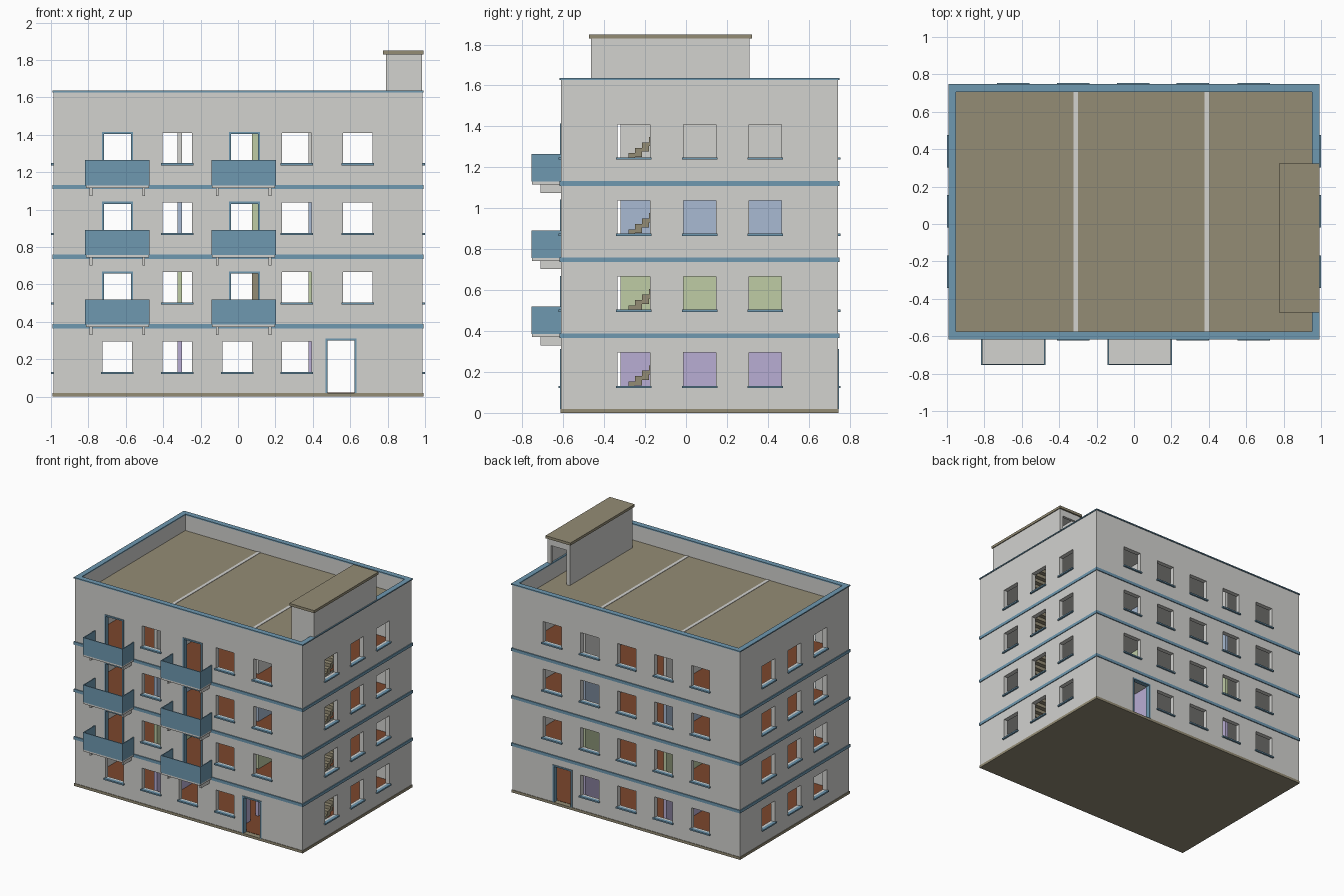
import bpy

if "Cube" in bpy.data.objects:
    bpy.data.objects.remove(bpy.data.objects["Cube"])


def material(name, *srgb):
    lin = [(c / 255 / 12.92) if c < 11 else ((c / 255 + 0.055) / 1.055) ** 2.4 for c in srgb]
    m = bpy.data.materials.new(name)
    m.use_nodes = True
    m.diffuse_color = (*lin, 1)
    bsdf = m.node_tree.nodes["Principled BSDF"]
    bsdf.inputs["Base Color"].default_value = (*lin, 1)
    bsdf.inputs["Roughness"].default_value = 0.9
    return m


WALL = material("pale grey plaster", 210, 210, 207)
BLUE = material("steel blue trim", 110, 152, 176)
BROWN = material("olive brown roofing", 148, 140, 117)
RUST = material("rust floor", 124, 70, 44)
LILAC = material("lilac paint", 185, 174, 212)
GREEN = material("green paint", 191, 204, 165)
SKY = material("blue paint", 168, 186, 210)


def carve(name, mat, solids, cuts=(), top=None):
    """Union of boxes minus cut boxes (x0, x1, y0, y1, z0, z1), boundary faces only."""
    lo = [min(b[2 * a] for b in solids) for a in range(3)]
    hi = [max(b[2 * a + 1] for b in solids) for a in range(3)]
    g = []
    for a in range(3):
        vals = {round(v, 5) for b in [*solids, *cuts] for v in b[2 * a:2 * a + 2]}
        g.append(sorted(v for v in vals if lo[a] - 1e-4 <= v <= hi[a] + 1e-4))

    def inside(b, c):
        return all(b[2 * a] < c[a] < b[2 * a + 1] for a in range(3))

    size = [len(v) - 1 for v in g]
    full = set()
    for i in range(size[0]):
        for j in range(size[1]):
            for k in range(size[2]):
                c = [(g[a][n] + g[a][n + 1]) / 2 for a, n in enumerate((i, j, k))]
                if any(inside(b, c) for b in solids) and not any(inside(b, c) for b in cuts):
                    full.add((i, j, k))
    index, verts, faces, slots = {}, [], [], []
    for cell in sorted(full):
        for a in range(3):
            for side in (0, 1):
                near = list(cell)
                near[a] += 2 * side - 1
                if tuple(near) in full:
                    continue
                u, v = (a + 1) % 3, (a + 2) % 3
                face = []
                for du, dv in ((0, 0), (1, 0), (1, 1), (0, 1)):
                    p = list(cell)
                    p[a] += side
                    p[u] += du
                    p[v] += dv
                    p = tuple(p)
                    if p not in index:
                        index[p] = len(verts)
                        verts.append([g[n][p[n]] for n in range(3)])
                    face.append(index[p])
                faces.append(face if side else face[::-1])
                slots.append(1 if top and a == 2 and side else 0)
    me = bpy.data.meshes.new(name)
    me.from_pydata(verts, [], faces)
    me.materials.append(mat)
    if top:
        me.materials.append(top)
    me.polygons.foreach_set("material_index", slots)
    ob = bpy.data.objects.new(name, me)
    bpy.context.collection.objects.link(ob)
    return ob


# Main dimensions
X, YF, YB, T = 0.987, -0.61, 0.742, 0.035
H = 0.372
FLOORS = [0.02 + H * i for i in range(5)]
TOP = 1.627
IX, IF, IB = X - T, YF + T, YB - T
COLS = [-0.645, -0.325, -0.005, 0.315, 0.64]
SIDES = [-0.255, 0.067, 0.388]
HW = 0.079
DOOR_X = 0.55
BALCONY_DOORS = [-0.645, 0.035]
BALCONIES = [-0.645, 0.03]

# Openings, sills and door frames
openings, sills, frames = [], [], []


def add_frame(x, y, out, z0, z1):
    y0, y1 = sorted((y + out * 0.006, y - out * 0.03))
    w, b = HW + 0.004, 0.011
    frames.append((x - w, x - w + b, y0, y1, z0, z1))
    frames.append((x + w - b, x + w, y0, y1, z0, z1))
    frames.append((x - w, x + w, y0, y1, z1 - b, z1))


for i, f in enumerate(FLOORS[:4]):
    z0, z1 = f + 0.11, f + 0.274
    for c, x in enumerate(COLS):
        for y, out in ((YF, -1), (YB, 1)):
            if (i == 0 and c == 4) or (i > 0 and out < 0 and c in (0, 2)):
                continue
            openings.append((x - HW, x + HW, y - 0.1, y + 0.1, z0, z1))
            ya, yb = sorted((y + out * 0.013, y - out * 0.012))
            sills.append((x - HW - 0.008, x + HW + 0.008, ya, yb, z0 - 0.009, z0 + 0.002))
    for y in SIDES:
        openings.append((-2, 2, y - HW, y + HW, z0, z1))
        for s in (-1, 1):
            xa, xb = sorted((s * (X + 0.013), s * (X - 0.012)))
            sills.append((xa, xb, y - HW - 0.008, y + HW + 0.008, z0 - 0.009, z0 + 0.002))
    if i:
        for x in BALCONY_DOORS:
            openings.append((x - HW, x + HW, YF - 0.1, YF + 0.1, f, f + 0.274))
            add_frame(x, YF, -1, f, f + 0.278)
    else:
        for y, out in ((YF, -1), (YB, 1)):
            openings.append((DOOR_X - HW, DOOR_X + HW, y - 0.1, y + 0.1, f, f + 0.288))
            add_frame(DOOR_X, y, out, f, f + 0.292)

hollow = (-IX, IX, IF, IB, 0, 2)
carve("outer_walls", WALL, [(-X, X, YF, YB, 0.02, TOP)], [hollow, *openings])
for n, b in enumerate(sills):
    carve(f"window_sill_{n + 1}", BLUE, [b])
carve("door_frames", BLUE, frames)

# Plinth, string courses and parapet coping
carve("plinth", BROWN, [(-X - 0.004, X + 0.004, YF - 0.004, YB + 0.004, 0, 0.02)])
ring = (-X - 0.006, X + 0.006, YF - 0.007, YB + 0.007)
for i, f in enumerate(FLOORS[1:4]):
    carve(f"storey_band_{i + 1}", BLUE, [(*ring, f - 0.027, f - 0.004)],
          [(-X, X, YF, YB, 0, 2)])
carve("parapet_coping", BLUE, [(*ring, TOP, TOP + 0.009)], [hollow])

# Floors and roof, with stairwell openings
SX0, SX1, RUN, Y0 = 0.80, 0.95, 0.034, -0.418
STEPS = 14
well = (SX0 - 0.005, IX - 0.001, -0.3, Y0 + STEPS * RUN, 0, 2)
carve("ground_floor", RUST, [(-IX, IX, IF, IB, 0.012, 0.022)])
for i, f in enumerate(FLOORS[1:]):
    last = i == 3
    carve("roof_deck" if last else f"floor_{i + 1}", WALL,
          [(-IX, IX, IF, IB, f - 0.025, f)], [well], top=BROWN if last else RUST)

# Partition walls with doorways, painted by storey
for i, paint in enumerate((LILAC, GREEN, SKY, WALL)):
    f = FLOORS[i]
    end = FLOORS[4] + 0.003 if i == 3 else f + H - 0.025
    for side, x in (("right", -0.312), ("left", 0.389)):
        carve(f"{side}_partition_{i + 1}", paint, [(x - 0.012, x + 0.012, IF, IB, f, end)],
              [(-1, 1, -0.42, -0.319, f, f + 0.29)])

# Painted wall panels in the middle rooms
for i, paint in ((1, BROWN), (2, GREEN), (3, GREEN)):
    f = FLOORS[i]
    carve(f"wall_panel_{i}", paint, [(0.076, 0.234, IB - 0.005, IB, f, f + H - 0.025)])

# Stair flights
rise = H / STEPS
for i, f in enumerate(FLOORS[:4]):
    steps = []
    for s in range(STEPS):
        z = f + rise * (s + 1)
        steps.append((SX0, SX1, Y0 + s * RUN, Y0 + (s + 1) * RUN, max(f, z - rise * 1.7), z))
    carve(f"stair_flight_{i + 1}", BROWN, steps)

# Rooftop stair house with a door at the back
R = FLOORS[4]
carve("stair_house", WALL, [(0.79, 0.985, -0.464, 0.311, R, 1.83)],
      [(0.81, 0.965, -0.444, 0.291, 0, 1.82), (0.82, 0.955, 0.2, 1, 0, R + 0.27)])
carve("stair_house_roof", BROWN, [(0.776, 0.992, -0.473, 0.323, 1.83, 1.85)])

# Balconies: slab, parapet panels and brackets
BY, P = -0.755, 0.007
for i, f in enumerate(FLOORS[1:4]):
    for side, x in zip(("right", "left"), BALCONIES):
        a, b = x - 0.172, x + 0.172
        tag = f"{side}_{i + 1}"
        carve(f"balcony_slab_{tag}", WALL, [(a + 0.003, b - 0.003, BY + 0.003, YF, f - 0.021, f - 0.003)])
        carve(f"balcony_parapet_{tag}", BLUE, [(a, b, BY, YF, f - 0.006, f + 0.128)],
              [(a + P, b - P, BY + P, 0, 0, 2)])
        carve(f"balcony_brackets_{tag}", WALL,
              [(x + s - 0.007, x + s + 0.007, -0.71, YF, f - 0.062, f - 0.021) for s in (-0.141, 0.141)])
